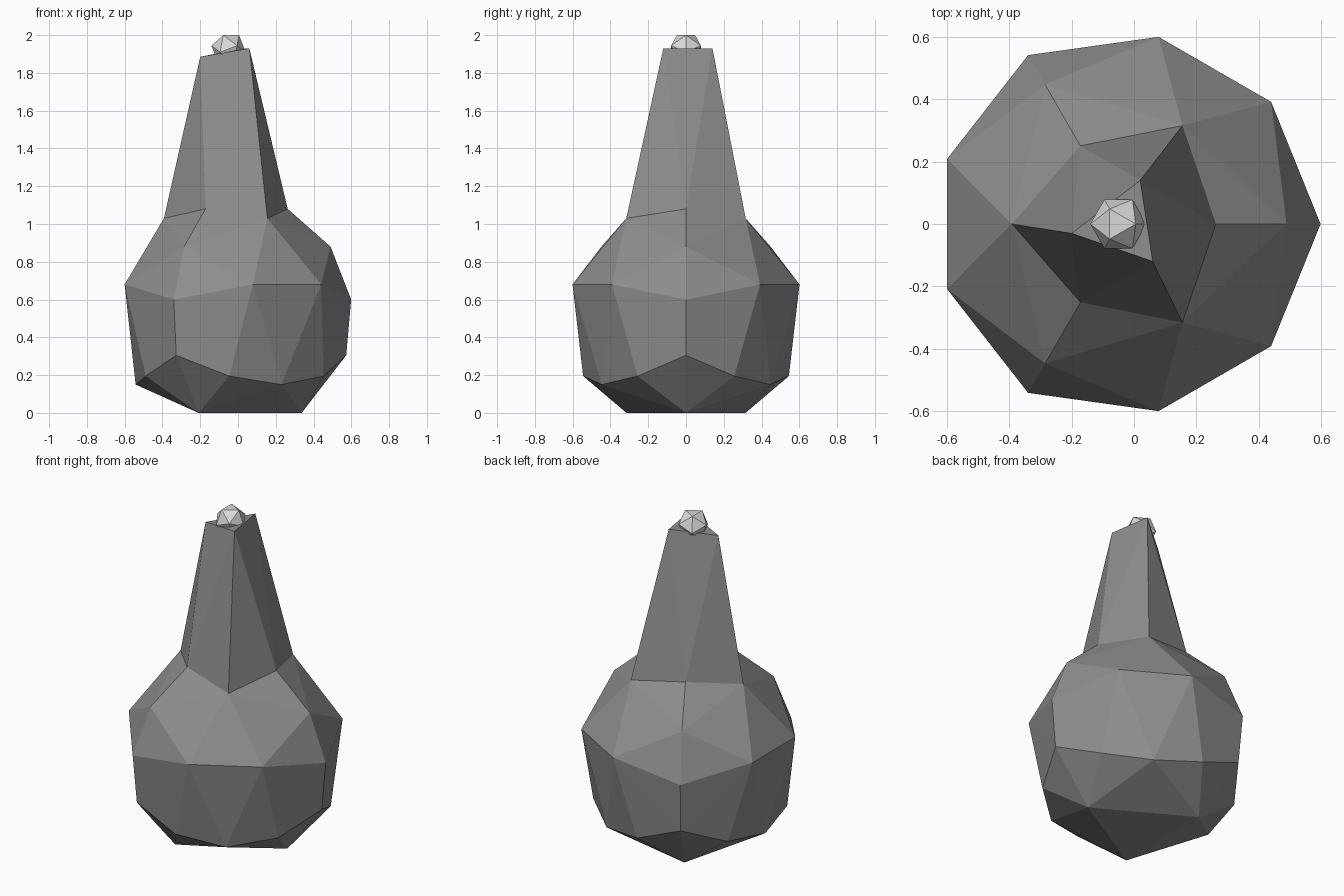
import bpy, bmesh
from math import cos, sin, radians, atan
from mathutils import Matrix, Vector

if "Cube" in bpy.data.objects:
    bpy.data.objects.remove(bpy.data.objects["Cube"])

AXIS_X = -0.027  # the bulb's three-fold axis


def material(name, value):
    m = bpy.data.materials.new(name)
    m.use_nodes = True
    colour = (value, value, value, 1)
    m.diffuse_color = colour
    m.node_tree.nodes["Principled BSDF"].inputs["Base Color"].default_value = colour
    return m


def finish(bm, name, mat):
    bmesh.ops.recalc_face_normals(bm, faces=bm.faces)
    mesh = bpy.data.meshes.new(name)
    bm.to_mesh(mesh)
    bm.free()
    mesh.materials.append(mat)
    obj = bpy.data.objects.new(name, mesh)
    bpy.context.collection.objects.link(obj)
    return obj


def ring(radius, z, *angles):
    """Points repeated three times around the axis."""
    return [Vector((AXIS_X + radius * cos(radians(a + t)), radius * sin(radians(a + t)), z))
            for t in (0, 120, 240) for a in angles]


def open_hull(points, opening):
    """Convex skin over the points, left open across the given ring."""
    bm = bmesh.new()
    verts = [bm.verts.new(p) for p in points]
    rim = set(verts[:len(opening)])
    bmesh.ops.convex_hull(bm, input=verts)
    caps = [f for f in bm.faces if all(v in rim for v in f.verts)]
    bmesh.ops.delete(bm, geom=caps, context="FACES")
    return bm


dark_grey = material("dark grey", 0.27)
light_grey = material("light grey", 0.7)

# Faceted bulb with a rim where the neck begins
rim = ring(0.365, 1.03, 60) + ring(0.29, 1.08, 0)
bulb = (ring(0.517, 0.88, 0) + ring(0.61, 0.68, 40, 80) + ring(0.626, 0.60, 0)
        + ring(0.6, 0.305, 0) + ring(0.545, 0.195, 28, 92)
        + ring(0.515, 0.15, 60) + ring(0.364, 0, 0))
body = open_hull(rim + bulb, rim)

# Tapering, slightly twisted neck with a slanted triangular end
neck_end = [Vector(p) for p in ((-0.2, -0.03, 1.885), (0.06, -0.12, 1.93), (0.02, 0.14, 1.93))]
neck = open_hull(rim + neck_end, rim)
neck_mesh = bpy.data.meshes.new("neck")
neck.to_mesh(neck_mesh)
neck.free()
body.from_mesh(neck_mesh)
bpy.data.meshes.remove(neck_mesh)
bmesh.ops.remove_doubles(body, verts=body.verts, dist=0.001)
finish(body, "bulb_and_neck", dark_grey)

# Small faceted tip, resting with one face level on top
tip = bmesh.new()
bmesh.ops.create_icosphere(tip, subdivisions=1, radius=0.092)
tip.normal_update()
top = max(tip.faces, key=lambda f: f.normal.z)
level = top.normal.rotation_difference(Vector((0, 0, 1))).to_matrix()
bmesh.ops.rotate(tip, verts=tip.verts, matrix=level)
height = max(v.co.z for v in tip.verts)
bmesh.ops.translate(tip, verts=tip.verts, vec=(-0.05, 0, 2 - height))
finish(tip, "tip", light_grey)
